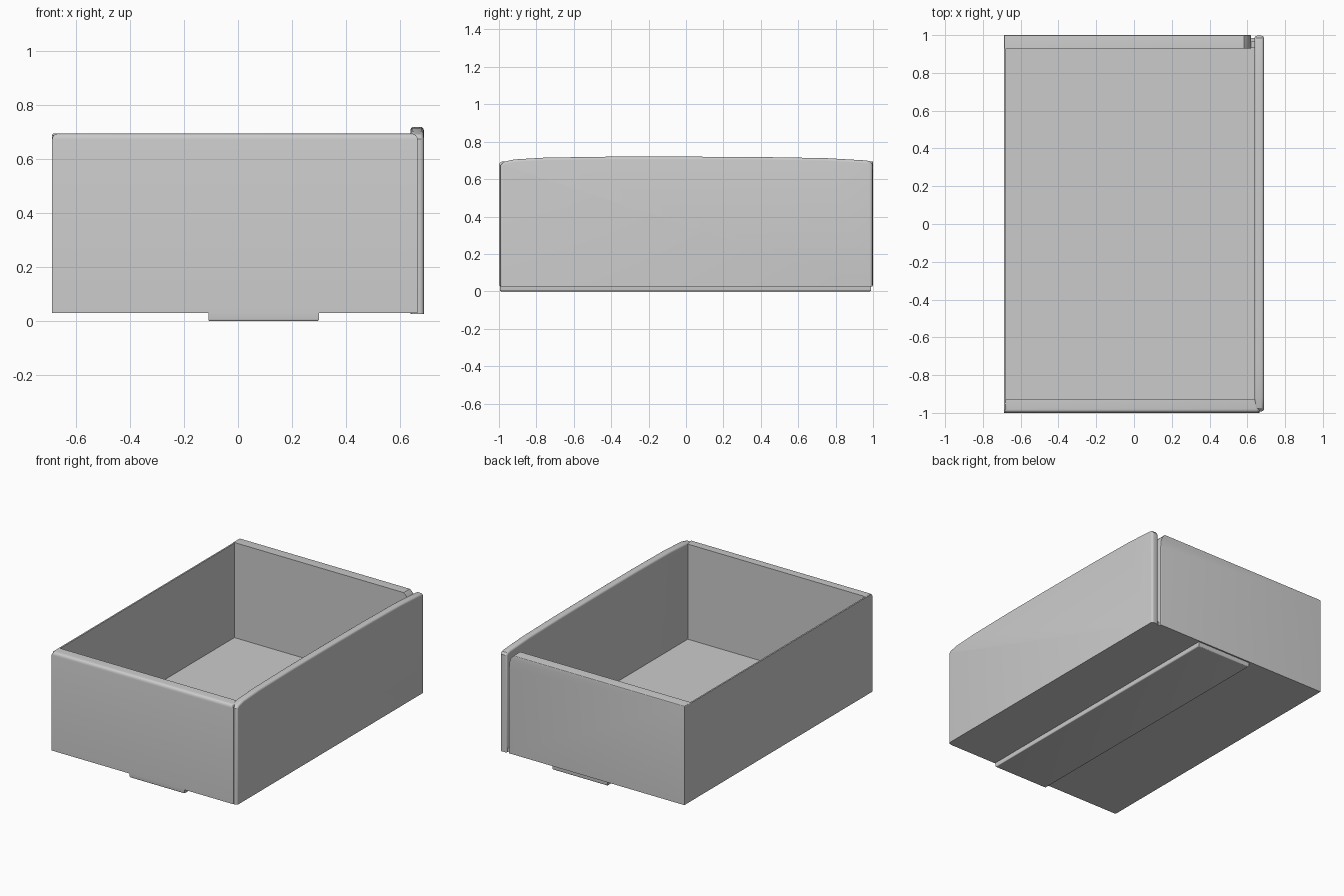
import bpy
import bmesh
import math
from mathutils import Vector

cube = bpy.data.objects.get("Cube")
if cube:
    bpy.data.objects.remove(cube, do_unlink=True)

# Single plain grey material
grey = bpy.data.materials.new("plain grey")
grey.use_nodes = True
GREY = (0.6, 0.6, 0.6, 1.0)
grey.diffuse_color = GREY
grey.node_tree.nodes["Principled BSDF"].inputs["Base Color"].default_value = GREY


def prism(name, axis, profile, lo, hi, bevel=0.0, pick=None):
    """Extrude a profile along x (points are y, z) or y (points are x, z)."""
    def place(p, t):
        return (t, p[0], p[1]) if axis == "x" else (p[0], t, p[1])
    bm = bmesh.new()
    face = bm.faces.new([bm.verts.new(place(p, lo)) for p in profile])
    out = bmesh.ops.extrude_face_region(bm, geom=[face])
    for v in out["geom"]:
        if isinstance(v, bmesh.types.BMVert):
            v.co["xy".index(axis)] = hi
    bmesh.ops.recalc_face_normals(bm, faces=bm.faces)
    if bevel:
        # Round only the sharp edges chosen by the rule
        edges = [e for e in bm.edges if e.calc_face_angle(0) > math.radians(50)
                 and pick((e.verts[0].co + e.verts[1].co) / 2)]
        bmesh.ops.bevel(bm, geom=edges, offset=bevel, segments=4, profile=0.5,
                        affect="EDGES", clamp_overlap=True)
        bmesh.ops.recalc_face_normals(bm, faces=bm.faces)
    mesh = bpy.data.meshes.new(name)
    bm.to_mesh(mesh)
    bm.free()
    mesh.materials.append(grey)
    obj = bpy.data.objects.new(name, mesh)
    bpy.context.collection.objects.link(obj)
    bpy.ops.object.select_all(action="DESELECT")
    obj.select_set(True)
    bpy.context.view_layer.objects.active = obj
    bpy.ops.object.shade_smooth_by_angle(angle=math.radians(30))
    return obj


def rect(a, b, z0, z1):
    return [(a, z0), (b, z0), (b, z1), (a, z1)]


# Floor panel
prism("floor", "x", rect(-0.985, 0.985, 0.03, 0.055), -0.685, 0.66)

# Raised strip running under the floor
prism("bottom_strip", "y", rect(-0.11, 0.30, 0.0, 0.035), -0.995, 0.99,
      0.008, lambda c: c.z < 0.01)

# Thin wall
prism("thin_right_wall", "x", rect(-0.985, 0.985, 0.03, 0.69), -0.688, -0.678)

# Front wall with a rounded top
prism("front_wall", "x", rect(-1.0, -0.93, 0.03, 0.695), -0.688, 0.665,
      0.022, lambda c: c.z > 0.6 and c.y < -0.94)

# Back wall, its free end rounded off at the top
end = [(0.62, 0.03), (0.62, 0.60), (0.615, 0.645), (0.603, 0.675), (0.583, 0.695)]
prism("back_wall", "y", [(-0.688, 0.03)] + end + [(-0.688, 0.695)], 0.93, 1.0,
      0.016, lambda c: c.y > 0.96 and (c.z > 0.68 or c.x > 0.61) and c.z > 0.1)

# Recessed filler closing the corner gap
prism("corner_filler", "y", rect(0.60, 0.65, 0.03, 0.59), 0.932, 0.965)

# Thick wall with a gently arched top
arch = [(0.997, 0.68), (0.985, 0.695), (0.96, 0.70), (0.75, 0.712), (0.4, 0.718),
        (0.0, 0.72), (-0.4, 0.72), (-0.75, 0.715), (-0.92, 0.705), (-0.975, 0.692),
        (-0.992, 0.675)]
prism("thick_left_wall", "x", [(-0.992, 0.027), (0.997, 0.027)] + arch, 0.638, 0.688,
      0.014, lambda c: c.x > 0.63 and c.z > 0.1 and
      not (abs(c.x - 0.663) < 0.01))
